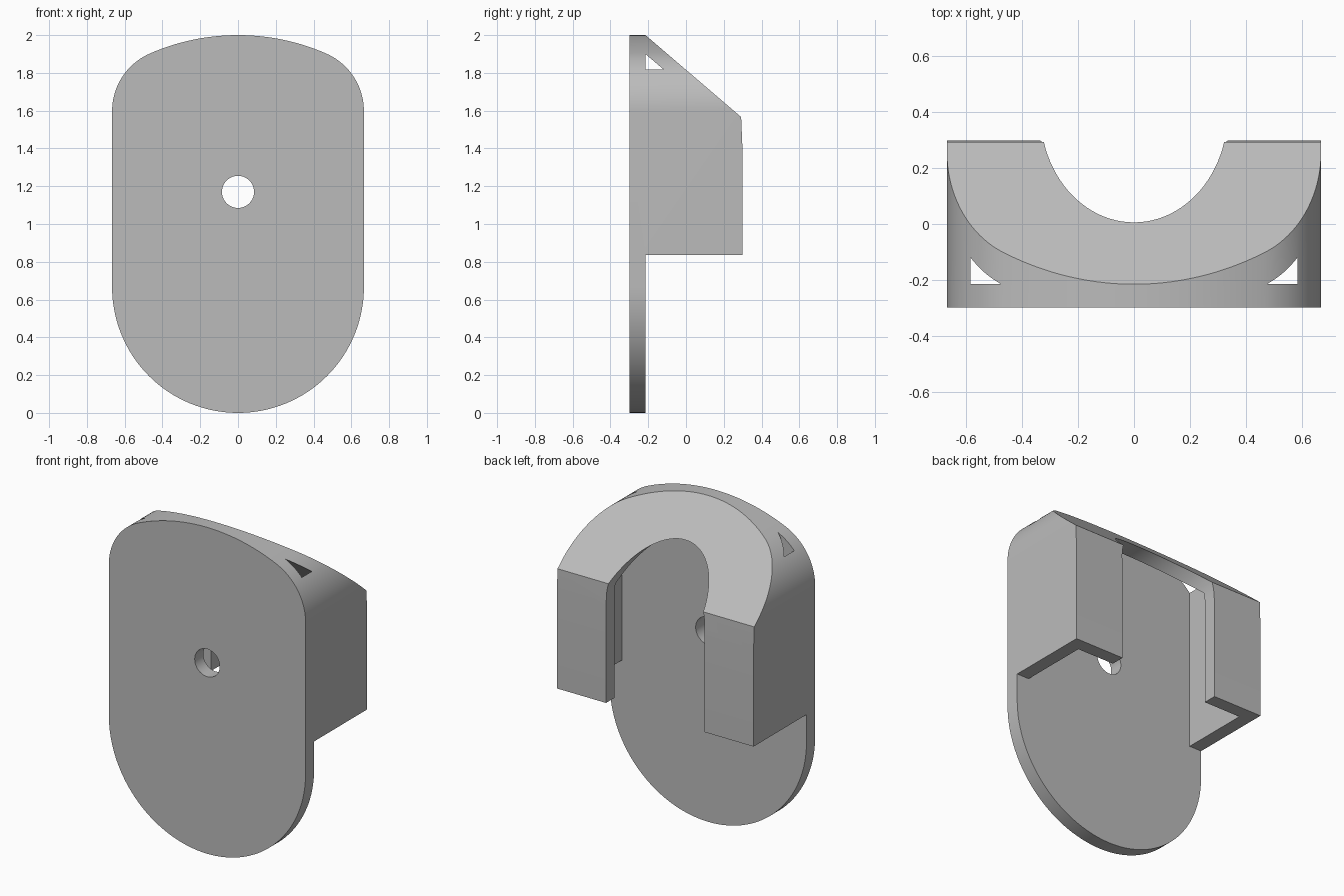
import bpy
import bmesh
from math import sin, cos, pi, radians, atan2, sqrt

cube = bpy.data.objects.get("Cube")
if cube:
    bpy.data.objects.remove(cube, do_unlink=True)

HALF = 2 / 3              # half width of the plate
WALL = HALF / 8           # wall and plate thickness
FRONT, BACK = -0.298, 0.298
INNER = FRONT + WALL      # rear face of the plate
HOOD_BOTTOM = 0.835
SLOPE = 0.856             # fall of the hood roof per unit of depth


def roof(y, drop=0.0):
    return 2.0 - drop - SLOPE * (y - INNER)


def arc(cx, cz, r, a0, a1, n):
    return [(cx + r * cos(a0 + (a1 - a0) * i / n),
             cz + r * sin(a0 + (a1 - a0) * i / n)) for i in range(n + 1)]


def prism(name, points, axis, lo, hi):
    """Extrude (x, z) points along y, or (y, z) points along x."""
    bm = bmesh.new()
    place = (lambda a, b: (a, lo, b)) if axis == "y" else (lambda a, b: (lo, a, b))
    face = bm.faces.new([bm.verts.new(place(a, b)) for a, b in points])
    grown = bmesh.ops.extrude_face_region(bm, geom=[face])
    moved = [v for v in grown["geom"] if isinstance(v, bmesh.types.BMVert)]
    shift = (0, hi - lo, 0) if axis == "y" else (hi - lo, 0, 0)
    bmesh.ops.translate(bm, verts=moved, vec=shift)
    bmesh.ops.recalc_face_normals(bm, faces=bm.faces)
    mesh = bpy.data.meshes.new(name)
    bm.to_mesh(mesh)
    bm.free()
    obj = bpy.data.objects.new(name, mesh)
    bpy.context.collection.objects.link(obj)
    return obj


def combine(target, cutter, operation):
    cutter.hide_render = True
    mod = target.modifiers.new("cut", "BOOLEAN")
    mod.operation = operation
    mod.solver = "EXACT"
    mod.object = cutter
    bpy.context.view_layer.objects.active = target
    bpy.ops.object.modifier_apply(modifier=mod.name)
    bpy.data.objects.remove(cutter, do_unlink=True)


# Rounded outline: half circle below, broad crown with round shoulders above
corner = HALF / 2
crown = 1.75 * HALF
crown_z = 2 - crown
corner_z = crown_z + sqrt((crown - corner) ** 2 - corner ** 2)
join = atan2(corner_z - crown_z, corner)
outline = arc(0, HALF, HALF, pi, 2 * pi, 64)
outline += arc(corner, corner_z, corner, 0, join, 20)
outline += arc(0, crown_z, crown, join, pi - join, 36)[1:-1]
outline += arc(-corner, corner_z, corner, pi - join, pi, 20)
body = prism("hooded_wall_plate", outline, "y", FRONT, BACK + 0.1)

# Side profile: thin plate below, sloped hood above
side = [(-0.5, -0.2), (INNER, -0.2), (INNER, HOOD_BOTTOM), (BACK, HOOD_BOTTOM),
        (BACK, 1.42), (BACK - 0.006, roof(BACK - 0.006)), (-0.5, roof(-0.5))]
combine(body, prism("side_profile_cutter", side, "x", -1, 1), "INTERSECT")

# Hollow inside the hood, which breaks through the round shoulders
rear = BACK - WALL
hollow = [(INNER, 0.5), (rear, 0.5), (rear, roof(rear, 0.1)), (INNER, roof(INNER, 0.1))]
combine(body, prism("hollow_cutter", hollow, "x", WALL - HALF, HALF - WALL), "DIFFERENCE")

# Arched opening through the roof and rear wall
arch = arc(0, 1.478, corner, 0, pi, 48) + [(-corner, 0.4), (corner, 0.4)]
combine(body, prism("arch_cutter", arch, "y", INNER + 0.02, 0.6), "DIFFERENCE")

# Screw hole through the plate
hole = arc(0, 1.17, 0.085, 0, 2 * pi, 40)[:-1]
combine(body, prism("screw_hole_cutter", hole, "y", -0.5, 0), "DIFFERENCE")

# Plain grey finish
grey = bpy.data.materials.new("plain grey")
grey.use_nodes = True
colour = (0.5, 0.5, 0.5, 1)
grey.diffuse_color = colour
grey.node_tree.nodes["Principled BSDF"].inputs["Base Color"].default_value = colour
body.data.materials.clear()
body.data.materials.append(grey)

bpy.ops.object.select_all(action="DESELECT")
body.select_set(True)
bpy.context.view_layer.objects.active = body
bpy.ops.object.shade_smooth_by_angle(angle=radians(30))
